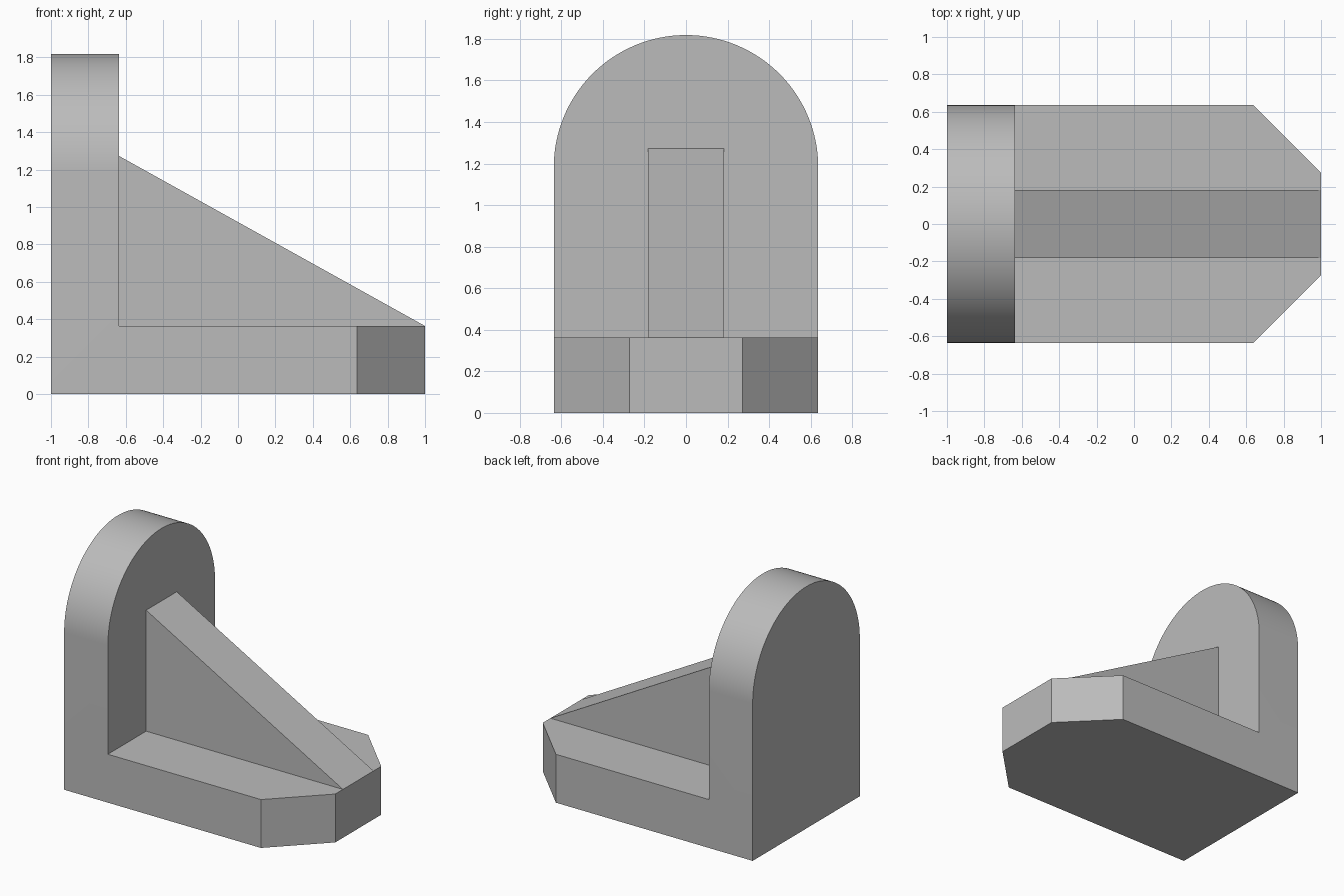
import bpy
import bmesh
import math
from mathutils import Vector

cube = bpy.data.objects.get("Cube")
if cube:
    bpy.data.objects.remove(cube, do_unlink=True)

# Main dimensions, in multiples of one module
U = 1 / 11
HALF_W, THICK, HEIGHT = 7 * U, 4 * U, 20 * U
NOSE, RIB_HALF, RIB_TOP = 3 * U, 2 * U, 14 * U
BACK, FACE = -1, -1 + THICK

grey = bpy.data.materials.new("plain grey")
grey.use_nodes = True
grey.diffuse_color = (0.5, 0.5, 0.5, 1)
grey.node_tree.nodes["Principled BSDF"].inputs["Base Color"].default_value = (0.5, 0.5, 0.5, 1)


def prism(name, outline, direction):
    """Extrude a closed outline of 3D points along a direction."""
    bm = bmesh.new()
    face = bm.faces.new([bm.verts.new(p) for p in outline])
    result = bmesh.ops.extrude_face_region(bm, geom=[face])
    moved = [g for g in result["geom"] if isinstance(g, bmesh.types.BMVert)]
    bmesh.ops.translate(bm, verts=moved, vec=Vector(direction))
    bmesh.ops.recalc_face_normals(bm, faces=bm.faces)
    mesh = bpy.data.meshes.new(name)
    bm.to_mesh(mesh)
    bm.free()
    mesh.materials.append(grey)
    obj = bpy.data.objects.new(name, mesh)
    bpy.context.collection.objects.link(obj)
    return obj


# Base plate with chamfered nose corners
chamfer = 1 - THICK
bracket = prism("bracket", [
    (BACK, -HALF_W, 0), (chamfer, -HALF_W, 0), (1, -NOSE, 0),
    (1, NOSE, 0), (chamfer, HALF_W, 0), (BACK, HALF_W, 0)], (0, 0, THICK))

# Upright plate with a round top
SEGMENTS = 64
arch = [(BACK, HALF_W * math.cos(math.pi * i / SEGMENTS),
         HEIGHT - HALF_W + HALF_W * math.sin(math.pi * i / SEGMENTS))
        for i in range(SEGMENTS + 1)]
upright = prism("upright_plate",
                arch + [(BACK, -HALF_W, 0), (BACK, HALF_W, 0)], (THICK, 0, 0))

# Sloping rib, sunk into both plates
inset = THICK / 2
rib = prism("rib", [
    (FACE - inset, -RIB_HALF, inset), (1 - inset, -RIB_HALF, inset),
    (1, -RIB_HALF, THICK), (FACE, -RIB_HALF, RIB_TOP),
    (FACE - inset, -RIB_HALF, RIB_TOP)], (0, 2 * RIB_HALF, 0))

# Fuse the parts into one solid
bpy.ops.object.select_all(action="DESELECT")
bpy.context.view_layer.objects.active = bracket
bracket.select_set(True)
for part in (upright, rib):
    union = bracket.modifiers.new("union", "BOOLEAN")
    union.operation = "UNION"
    union.solver = "EXACT"
    union.object = part
    bpy.ops.object.modifier_apply(modifier=union.name)
    bpy.data.objects.remove(part, do_unlink=True)

# Merge coplanar faces
bm = bmesh.new()
bm.from_mesh(bracket.data)
bmesh.ops.remove_doubles(bm, verts=bm.verts, dist=1e-4)
bmesh.ops.dissolve_limit(bm, angle_limit=math.radians(0.5), verts=bm.verts, edges=bm.edges)
bm.to_mesh(bracket.data)
bm.free()

bpy.ops.object.shade_smooth_by_angle(angle=math.radians(25))
